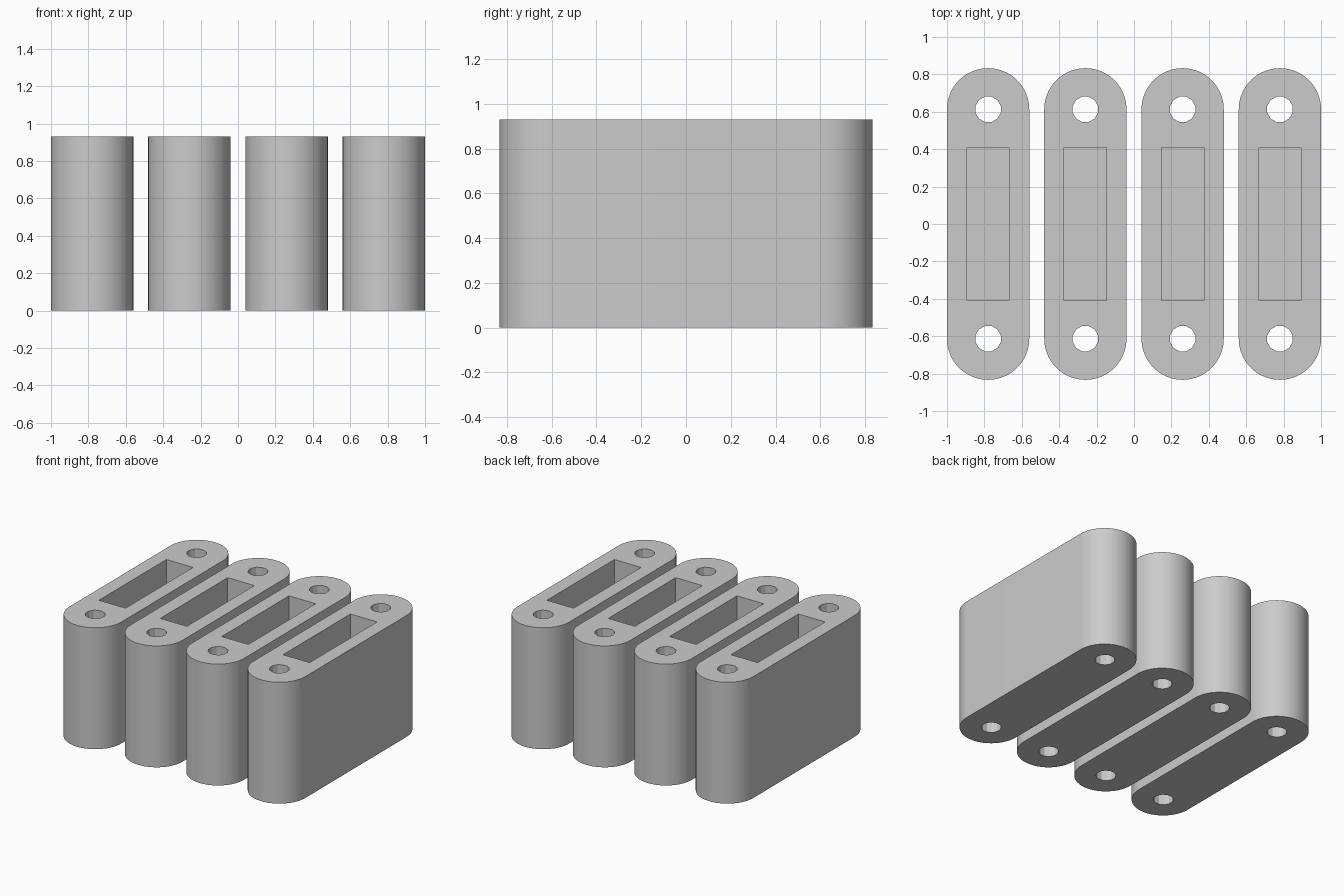
import bpy
import bmesh
from math import pi, cos, sin, radians

HEIGHT = 0.93
RADIUS = 0.22       # rounded end radius
END_Y = 0.613       # centre of rounded ends and screw holes
HOLE_R = 0.07
POCKET_X, POCKET_Y = 0.113, 0.408
FLOOR = 0.11        # thickness under the pocket
SPACING = 0.52
ARC_STEPS = 32

cube = bpy.data.objects.get("Cube")
if cube:
    bpy.data.objects.remove(cube, do_unlink=True)

grey = bpy.data.materials.new("light grey")
grey.use_nodes = True
colour = (0.6, 0.6, 0.6, 1)
grey.diffuse_color = colour
grey.node_tree.nodes["Principled BSDF"].inputs["Base Color"].default_value = colour


def slot_outline():
    """Stadium outline with its long axis on y."""
    pts = []
    for start, cy in ((0, END_Y), (pi, -END_Y)):
        for i in range(ARC_STEPS + 1):
            a = start + pi * i / ARC_STEPS
            pts.append((RADIUS * cos(a), cy + RADIUS * sin(a)))
    return pts


def hole_outline(cy):
    """Twelve-sided hole with flats on the axes."""
    return [(HOLE_R * cos(pi * (i + 0.5) / 6), cy + HOLE_R * sin(pi * (i + 0.5) / 6))
            for i in range(12)]


def add_wall(bm, pts, low, high):
    """Vertical wall along a closed outline; returns bottom and top edge loops."""
    rings = [[bm.verts.new((x, y, z)) for x, y in pts] for z in (low, high)]
    n = len(pts)
    for i in range(n):
        j = (i + 1) % n
        bm.faces.new((rings[0][i], rings[0][j], rings[1][j], rings[1][i]))
    return [[bm.edges.get((r[i], r[(i + 1) % n])) for i in range(n)] for r in rings]


def make_block_mesh():
    bm = bmesh.new()
    bottom, top = [], []
    # Outer shell and through holes
    for outline in (slot_outline(), hole_outline(END_Y), hole_outline(-END_Y)):
        low, high = add_wall(bm, outline, 0, HEIGHT)
        bottom += low
        top += high
    # Blind rectangular pocket
    corners = [(sx * POCKET_X, sy * POCKET_Y)
               for sx, sy in ((-1, -1), (1, -1), (1, 1), (-1, 1))]
    floor, rim = add_wall(bm, corners, FLOOR, HEIGHT)
    top += rim
    # Caps and pocket floor
    for edges in (bottom, top, floor):
        bmesh.ops.triangle_fill(bm, edges=edges, use_beauty=True, use_dissolve=False)
    bmesh.ops.recalc_face_normals(bm, faces=bm.faces)
    mesh = bpy.data.meshes.new("slotted_block")
    bm.to_mesh(mesh)
    bm.free()
    mesh.materials.append(grey)
    return mesh


# Row of four identical blocks
for k in range(4):
    block = bpy.data.objects.new(f"slotted_block_{k + 1}", make_block_mesh())
    block.location.x = (k - 1.5) * SPACING
    bpy.context.collection.objects.link(block)
    bpy.ops.object.select_all(action="DESELECT")
    block.select_set(True)
    bpy.context.view_layer.objects.active = block
    bpy.ops.object.shade_smooth_by_angle(angle=radians(25))
